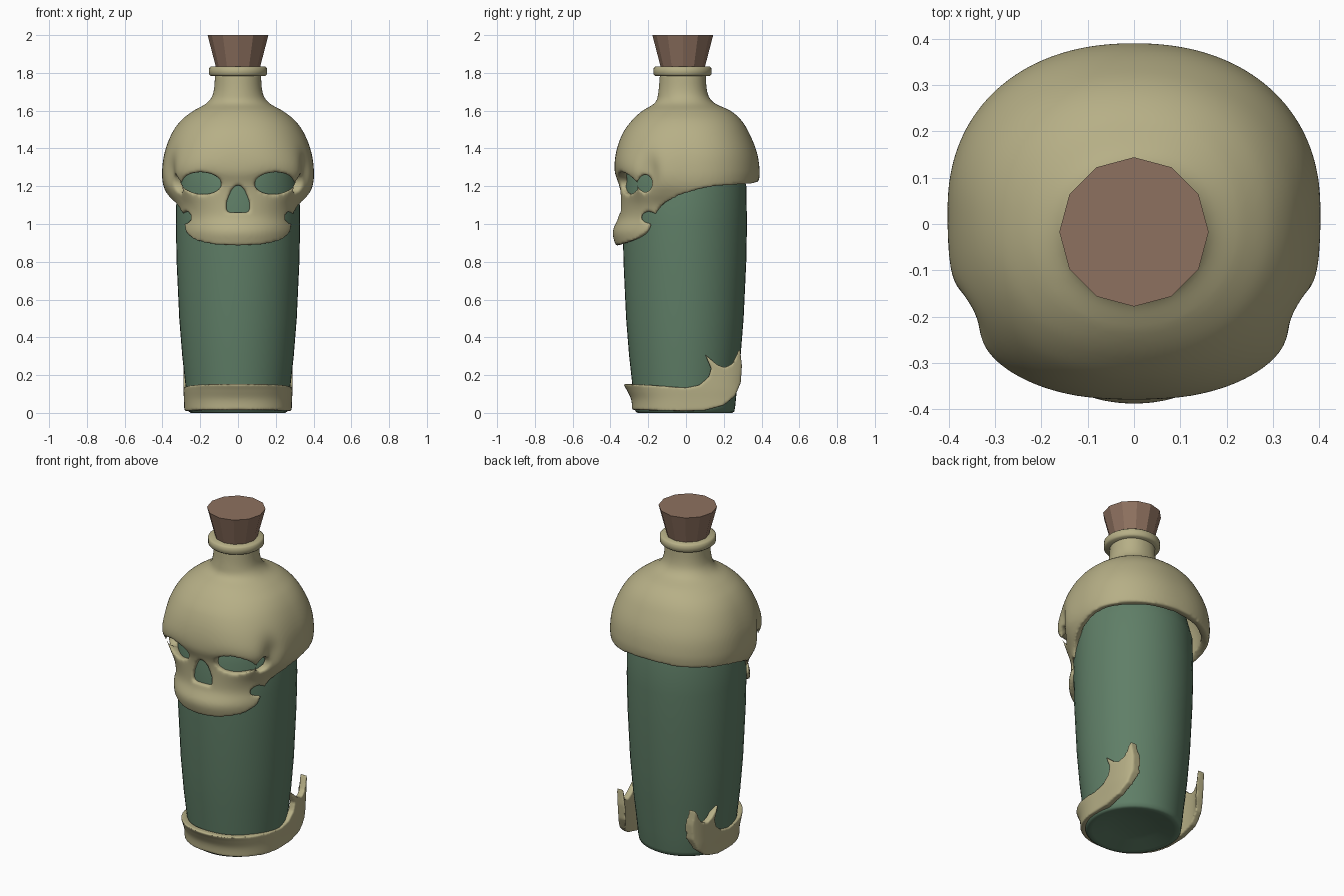
import bpy, math
from math import sin, cos, pi, exp

if "Cube" in bpy.data.objects:
    bpy.data.objects.remove(bpy.data.objects["Cube"])


def material(name, rgb):
    m = bpy.data.materials.new(name)
    m.diffuse_color = (*rgb, 1)
    m.use_nodes = True
    m.node_tree.nodes["Principled BSDF"].inputs["Base Color"].default_value = m.diffuse_color
    return m


BONE = material("bone", (0.47, 0.43, 0.24))
GLASS = material("green_glass", (0.115, 0.21, 0.135))
CORK = material("cork_brown", (0.27, 0.165, 0.115))


def make(name, verts, faces, mat=None):
    me = bpy.data.meshes.new(name)
    me.from_pydata(verts, [], faces)
    ob = bpy.data.objects.new(name, me)
    bpy.context.collection.objects.link(ob)
    if mat:
        me.materials.append(mat)
    return ob


def activate(ob):
    bpy.ops.object.select_all(action='DESELECT')
    ob.select_set(True)
    bpy.context.view_layer.objects.active = ob


def ring_faces(rows, n):
    return [(j * n + i, (j + 1) * n + i, (j + 1) * n + (i + 1) % n, j * n + (i + 1) % n)
            for j in range(rows - 1) for i in range(n)]


def lathe(name, profile, n, yc, mat, angle=None):
    """Revolve (radius, z) points listed from top to bottom, with capped ends."""
    verts = [(r * cos(2 * pi * i / n), yc + r * sin(2 * pi * i / n), z)
             for r, z in profile for i in range(n)]
    rows = len(profile)
    faces = ring_faces(rows, n)
    faces += [tuple(range(n)), tuple((rows - 1) * n + i for i in reversed(range(n)))]
    ob = make(name, verts, faces, mat)
    if angle:
        activate(ob)
        bpy.ops.object.shade_smooth_by_angle(angle=math.radians(angle))
    return ob


def curve_at(table, x):
    """Smooth interpolation of table rows keyed by an ascending first column."""
    x = min(max(x, table[0][0]), table[-1][0])
    k = max(i for i in range(len(table) - 1) if table[i][0] <= x)
    a, b = table[k], table[k + 1]
    h = b[0] - a[0]
    t = (x - a[0]) / h

    def slope(i, c):
        lo, hi = table[max(i - 1, 0)], table[min(i + 1, len(table) - 1)]
        return (hi[c] - lo[c]) / (hi[0] - lo[0])
    return [(2*t**3 - 3*t*t + 1) * a[c] + (t**3 - 2*t*t + t) * h * slope(k, c)
            + (3*t*t - 2*t**3) * b[c] + (t**3 - t*t) * h * slope(k + 1, c)
            for c in range(1, len(a))]


def shell(name, table, n, rows, top, edge, nback, thick, dent=None):
    """Loft superellipse sections (z, half width, front, back, y centre, front exponent)."""
    verts = []
    for j in range(rows):
        for i in range(n):
            a = 2 * pi * i / n
            dx, dy = cos(a), sin(a)
            phi = math.degrees(math.acos(max(-1, min(1, -dy))))
            z = top + (edge(phi) - top) * j / (rows - 1)
            w, f, b, yc, nf = curve_at(table, z)
            e, p = (yc + f, nf) if dy < 0 else (b - yc, nback)
            r = ((abs(dx) / w) ** p + (abs(dy) / e) ** p) ** (-1 / p)
            if dent:
                r -= dent(abs(r * dx), yc + r * dy, z)
            verts.append((r * dx, yc + r * dy, z))
    ob = make(name, verts, ring_faces(rows, n), BONE)
    m = ob.modifiers.new("thickness", 'SOLIDIFY')
    m.thickness, m.offset = thick, -1
    return ob


def prism(pts, axis, lo, hi):
    """Extrude a 2D outline along x (points are y, z) or y (points are x, z)."""
    k = len(pts)
    verts = [(d, u, v) if axis == 'x' else (u, d, v) for d in (lo, hi) for u, v in pts]
    faces = [tuple(range(k)), tuple(range(2 * k - 1, k - 1, -1))]
    faces += [(i, i + k, (i + 1) % k + k, (i + 1) % k) for i in range(k)]
    ob = make("cutter", verts, faces)
    ob.hide_render = True
    activate(ob)
    bpy.ops.object.mode_set(mode='EDIT')
    bpy.ops.mesh.select_all(action='SELECT')
    bpy.ops.mesh.normals_make_consistent(inside=False)
    bpy.ops.object.mode_set(mode='OBJECT')
    return ob


def carve(ob, cutters, op, voxel, smooth):
    """Apply the cutters, then melt the edges into a soft carved surface."""
    for c in cutters:
        m = ob.modifiers.new("cut", 'BOOLEAN')
        m.object, m.operation, m.solver = c, op, 'EXACT'
    m = ob.modifiers.new("melt", 'REMESH')
    m.mode, m.voxel_size, m.use_smooth_shade = 'VOXEL', voxel, True
    m = ob.modifiers.new("soften", 'SMOOTH')
    m.factor, m.iterations = 0.5, smooth
    activate(ob)
    bpy.ops.object.convert(target='MESH')
    for c in cutters:
        bpy.data.objects.remove(c)


def ellipse(cx, cz, rx, rz, tilt=0.0, n=32):
    return [(cx + rx * cos(t) * cos(tilt) - rz * sin(t) * sin(tilt),
             cz + rx * cos(t) * sin(tilt) + rz * sin(t) * cos(tilt))
            for t in (2 * pi * i / n for i in range(n))]


# Glass bottle, running up inside the skull
lathe("bottle", [(.08, 1.75), (.085, 1.62), (.2, 1.48), (.29, 1.34), (.325, 1.2), (.329, 1.0),
                 (.325, .8), (.311, .5), (.295, .3), (.276, .13), (.266, .03), (.262, .008),
                 (.25, 0), (.225, .003), (.15, .025), (.05, .035)], 48, -.006, GLASS, 50)

# Collar and stopper
lathe("collar", [(.09, 1.833), (.145, 1.833), (.154, 1.825), (.154, 1.793), (.145, 1.784),
                 (.09, 1.784)], 40, -.018, BONE, 50)
lathe("stopper", [(.161, 2.0), (.114, 1.82), (.07, 1.72)], 12, -.017, CORK)

# Skull with bottle neck: sections by height, lower rim by angle from the front
SKULL = [(.88, .325, .372, .38, .03, 2.1), (.96, .334, .388, .38, .03, 2.1),
         (1.035, .335, .358, .38, .03, 2.1), (1.1, .347, .350, .38, .03, 2.2),
         (1.16, .378, .350, .38, .03, 2.4), (1.21, .397, .357, .384, .03, 2.6),
         (1.28, .402, .378, .390, .03, 2.7), (1.38, .388, .370, .375, .03, 2.5),
         (1.48, .350, .335, .335, .02, 2.3), (1.55, .300, .285, .292, .01, 2.2),
         (1.60, .235, .230, .235, 0, 2.1), (1.64, .165, .165, .150, -.01, 2),
         (1.69, .132, .148, .115, -.017, 2), (1.80, .121, .138, .104, -.017, 2)]
RIM = [(0, .883), (20, .891), (35, .912), (45, .938), (51, .972), (57, 1.055), (64, 1.098),
       (77, 1.14), (90, 1.17), (108, 1.197), (140, 1.21), (180, 1.222)]


def face_dents(x, y, z):
    if y > .1:
        return 0
    temple = .032 * exp(-((y + .2) / .05) ** 2 - ((z - 1.27) / .09) ** 2) if x > .22 else 0
    socket = .016 * exp(-((x - .19) / .1) ** 2 - ((z - 1.215) / .065) ** 2) if y < -.2 else 0
    return temple + socket


skull = shell("skull", SKULL, 128, 70, 1.80, lambda p: curve_at(RIM, p)[0], 2.2, .045, face_dents)
cutters = [prism([(-.062, 1.062), (.062, 1.062), (.06, 1.12), (.035, 1.18), (.012, 1.206),
                  (-.012, 1.206), (-.035, 1.18), (-.06, 1.12)], 'y', -.6, -.2)]
for s in (-1, 1):
    cutters.append(prism(ellipse(s * .191, 1.216, .104, .058, s * .06), 'y', -.6, -.17))
    cutters.append(prism(ellipse(-.215, 1.215, .037, .047), 'x', s * .23, s * .6))
    cutters.append(prism(ellipse(-.195, 1.035, .04, .03), 'x', s * .18, s * .6))
carve(skull, cutters, 'DIFFERENCE', .0095, 6)

# Lower jaw wrapped round the base, cut from a ring by its side outline
JAW = [(0, .284, .285, .35, .02, 2.3), (.07, .286, .290, .35, .02, 2.3),
       (.12, .289, .313, .35, .02, 2.3), (.16, .290, .333, .35, .02, 2.3),
       (.36, .292, .333, .37, .02, 2.3)]
jaw = shell("lower_jaw", JAW, 128, 30, .36, lambda p: 0.0, 4, .038)
outline = [(-.4, .158), (-.2, .148), (0, .133), (.07, .147), (.12, .19), (.133, .235),
           (.1, .31), (.165, .255), (.205, .24), (.245, .26), (.285, .345), (.296, .25),
           (.29, .16), (.26, .09), (.2, .04), (.1, .013), (0, .01), (-.4, .018)]
carve(jaw, [prism(outline, 'x', -.6, .6)], 'INTERSECT', .0065, 5)
